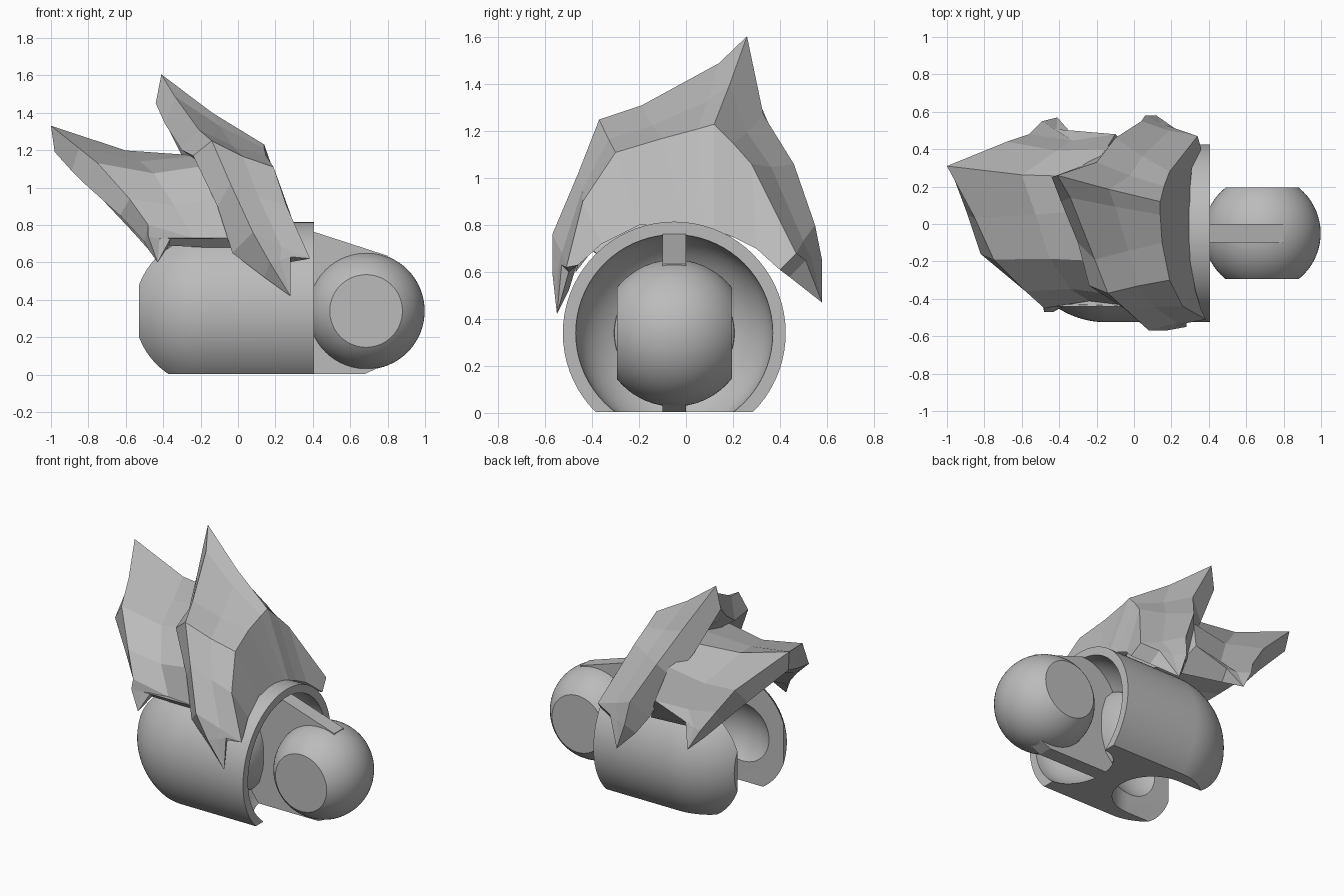
import bpy
import bmesh
import math
from mathutils import Matrix, Vector

default_cube = bpy.data.objects.get("Cube")
if default_cube:
    bpy.data.objects.remove(default_cube)

AXIS_Y, AXIS_Z = -0.05, 0.34

grey = bpy.data.materials.new("plain_grey")
grey.use_nodes = True
grey.diffuse_color = (0.5, 0.5, 0.5, 1)
grey.node_tree.nodes["Principled BSDF"].inputs["Base Color"].default_value = (0.5, 0.5, 0.5, 1)


def finish(name, bm):
    bmesh.ops.remove_doubles(bm, verts=bm.verts, dist=0.0005)
    bmesh.ops.recalc_face_normals(bm, faces=bm.faces)
    mesh = bpy.data.meshes.new(name)
    bm.to_mesh(mesh)
    bm.free()
    mesh.materials.append(grey)
    obj = bpy.data.objects.new(name, mesh)
    bpy.context.collection.objects.link(obj)
    return obj


def revolve(name, profile, steps=72):
    """Turn (x, radius) points around the lengthwise axis."""
    bm = bmesh.new()
    verts = [bm.verts.new((x, AXIS_Y, AXIS_Z + r)) for x, r in profile]
    edges = [bm.edges.new(pair) for pair in zip(verts, verts[1:])]
    bmesh.ops.spin(bm, geom=verts + edges, cent=(0, AXIS_Y, AXIS_Z), axis=(1, 0, 0),
                   angle=math.tau, steps=steps, use_merge=True)
    return finish(name, bm)


def ball(name, x, radius):
    bm = bmesh.new()
    bmesh.ops.create_uvsphere(bm, u_segments=64, v_segments=32, radius=radius,
                              matrix=Matrix.Translation((x, AXIS_Y, AXIS_Z)))
    return finish(name, bm)


def box(name, low, high):
    low, high = Vector(low), Vector(high)
    bm = bmesh.new()
    bmesh.ops.create_cube(bm, size=1, matrix=Matrix.Translation((low + high) / 2)
                          @ Matrix.Diagonal((*(high - low), 1)))
    return finish(name, bm)


def prism(name, outline, axis, start, depth):
    """Extrude a flat outline along y (axis 1) or z (axis 2)."""
    bm = bmesh.new()
    place = (lambda a, b: (a, start, b)) if axis == 1 else (lambda a, b: (a, b, start))
    face = bm.faces.new([bm.verts.new(place(a, b)) for a, b in outline])
    moved = bmesh.ops.extrude_face_region(bm, geom=[face])["geom"]
    shift = Vector((0, depth, 0)) if axis == 1 else Vector((0, 0, depth))
    bmesh.ops.translate(bm, vec=shift, verts=[v for v in moved if isinstance(v, bmesh.types.BMVert)])
    return finish(name, bm)


def activate(obj):
    bpy.ops.object.select_all(action="DESELECT")
    obj.select_set(True)
    bpy.context.view_layer.objects.active = obj


def cut(obj, *cutters):
    activate(obj)
    for cutter in cutters:
        mod = obj.modifiers.new("cut", "BOOLEAN")
        mod.operation, mod.solver, mod.object = "DIFFERENCE", "EXACT", cutter
        bpy.ops.object.modifier_apply(modifier=mod.name)
        bpy.data.objects.remove(cutter)


def smooth(obj):
    activate(obj)
    bpy.ops.object.shade_smooth_by_angle(angle=math.radians(30))


def crest(name, first_tooth, stations, last_tooth, sag):
    """Loft sections over the body, hollowing the outer face, with a pointed tooth on each side."""
    bm = bmesh.new()
    rings = []
    for station in stations:
        foot, rim, ridge, heel = map(Vector, station)
        middle = (rim + ridge) / 2
        inward = Vector((0, AXIS_Y - middle.y, AXIS_Z - middle.z)).normalized()
        middle += inward * sag * min(1, (rim - ridge).length * 2)
        rings.append([bm.verts.new(p) for p in (foot, rim, middle, ridge, heel)])
    count = len(rings[0])
    for near, far in zip(rings, rings[1:]):
        for i in range(count):
            j = (i + 1) % count
            bm.faces.new((near[i], near[j], far[j], far[i]))
    for point, ring in ((first_tooth, rings[0]), (last_tooth, rings[-1])):
        tip = bm.verts.new(point)
        for i in range(count):
            bm.faces.new((ring[i], ring[(i + 1) % count], tip))
    return finish(name, bm)


# Body barrel with a rounded socket end
arc = [math.radians(a) for a in range(0, 52, 3)]
rounded = [(-0.15 - 0.475 * math.sin(a), 0.475 * math.cos(a)) for a in arc]
body = revolve("body", [(0.405, 0), (0.405, 0.475)] + rounded + [(-0.53, 0.285), (-0.53, 0)])

# Flat underside, hollow cup, ball socket and the slot through the socket end
underside = box("underside_cutter", (-2, -2, -1), (2, 2, 0.004))
quarter = [math.radians(a) for a in range(0, 91, 6)]
bowl = [(0.405 - 0.3 * math.sin(a), 0.42 * math.cos(a)) for a in quarter]
cup = revolve("cup_cutter", [(0.5, 0), (0.5, 0.42)] + bowl)
socket = ball("socket_cutter", -0.22, 0.32)
half_circle = [math.radians(a) for a in range(-90, 91, 10)]
SLOT = 0.25
slot_outline = [(-0.8, AXIS_Y - SLOT)]
slot_outline += [(-0.19 + SLOT * math.cos(a), AXIS_Y + SLOT * math.sin(a)) for a in half_circle]
slot_outline += [(-0.8, AXIS_Y + SLOT)]
slot = prism("slot_cutter", slot_outline, 2, -1, 3)
cut(body, underside, cup, socket, slot)
smooth(body)

# Rounded boss at the bottom of the cup
boss = revolve("cup_boss", [(0.1, 0), (0.1, 0.265), (0.18, 0.255), (0.23, 0.2), (0.26, 0.1), (0.27, 0)])
smooth(boss)

# Joint ball with two flattened sides
joint = ball("joint_ball", 0.685, 0.313)
cut(joint, box("front_cutter", (0, -1, -1), (2, AXIS_Y - 0.245, 2)),
    box("back_cutter", (0, AXIS_Y + 0.245, -1), (2, 1, 2)))
smooth(joint)

# Upright web joining the ball to the cup
prism("joint_web", [(0.12, 0.004), (0.68, 0.004), (0.8, 0.06), (0.8, 0.635),
                    (0.4, 0.765), (0.12, 0.765)], 1, -0.1, 0.1)

# Tall crest, section points: front foot, front rim, rear ridge, rear heel
crest("tall_crest", (0.28, -0.55, 0.42), [
    ((0.27, -0.5, 0.6), (0.28, -0.53, 0.63), (0.17, -0.57, 0.6), (0.14, -0.5, 0.52)),
    ((0.36, -0.46, 0.63), (0.385, -0.51, 0.62), (0.08, -0.57, 0.76), (-0.03, -0.46, 0.65)),
    ((0.33, -0.36, 0.72), (0.26, -0.44, 0.9), (-0.04, -0.46, 1.02), (-0.11, -0.4, 0.9)),
    ((0.3, -0.2, 0.8), (0.19, -0.3, 1.11), (-0.14, -0.37, 1.25), (-0.24, -0.33, 1.17)),
    ((0.3, 0, 0.8), (0.15, -0.1, 1.17), (-0.21, -0.19, 1.31), (-0.3, -0.1, 1.2)),
    ((0.3, 0.08, 0.78), (0.14, 0.05, 1.21), (-0.34, 0.14, 1.49), (-0.39, 0.12, 1.34)),
    ((0.3, 0.12, 0.78), (0.14, 0.12, 1.23), (-0.41, 0.26, 1.605), (-0.44, 0.25, 1.45)),
    ((0.3, 0.2, 0.75), (0.16, 0.2, 1.15), (-0.2, 0.33, 1.27), (-0.28, 0.31, 1.13)),
    ((0.31, 0.3, 0.7), (0.19, 0.28, 1.06), (-0.1, 0.46, 1.06), (-0.17, 0.38, 0.95)),
    ((0.36, 0.4, 0.61), (0.34, 0.47, 0.68), (0.04, 0.55, 0.8), (-0.04, 0.45, 0.68)),
    ((0.24, 0.44, 0.58), (0.22, 0.51, 0.65), (0.06, 0.58, 0.65), (0.03, 0.5, 0.57)),
], (0.12, 0.58, 0.47), sag=0.02)

# Swept crest behind it, section points in the same order
crest("swept_crest", (-0.43, -0.47, 0.6), [
    ((-0.37, -0.4, 0.69), (-0.36, -0.43, 0.73), (-0.48, -0.47, 0.74), (-0.48, -0.42, 0.67)),
    ((0, -0.37, 0.67), (0, -0.44, 0.73), (-0.48, -0.45, 0.8), (-0.5, -0.38, 0.71)),
    ((0, -0.3, 0.72), (-0.1, -0.38, 0.95), (-0.58, -0.36, 0.94), (-0.63, -0.3, 0.85)),
    ((0, -0.1, 0.78), (-0.15, -0.2, 1.12), (-0.75, -0.19, 1.13), (-0.82, -0.16, 1.02)),
    ((0, 0.05, 0.78), (-0.2, 0.08, 1.17), (-0.85, 0.03, 1.21), (-0.89, 0.05, 1.09)),
    ((0, 0.2, 0.75), (-0.2, 0.25, 1.16), (-1, 0.31, 1.33), (-0.98, 0.29, 1.19)),
    ((0, 0.3, 0.7), (-0.15, 0.4, 1.03), (-0.68, 0.44, 1.03), (-0.72, 0.36, 0.93)),
    ((0, 0.38, 0.64), (-0.1, 0.48, 0.82), (-0.56, 0.48, 0.86), (-0.56, 0.42, 0.76)),
    ((-0.36, 0.42, 0.68), (-0.34, 0.49, 0.74), (-0.49, 0.55, 0.74), (-0.48, 0.48, 0.67)),
], (-0.41, 0.57, 0.6), sag=0.05)
